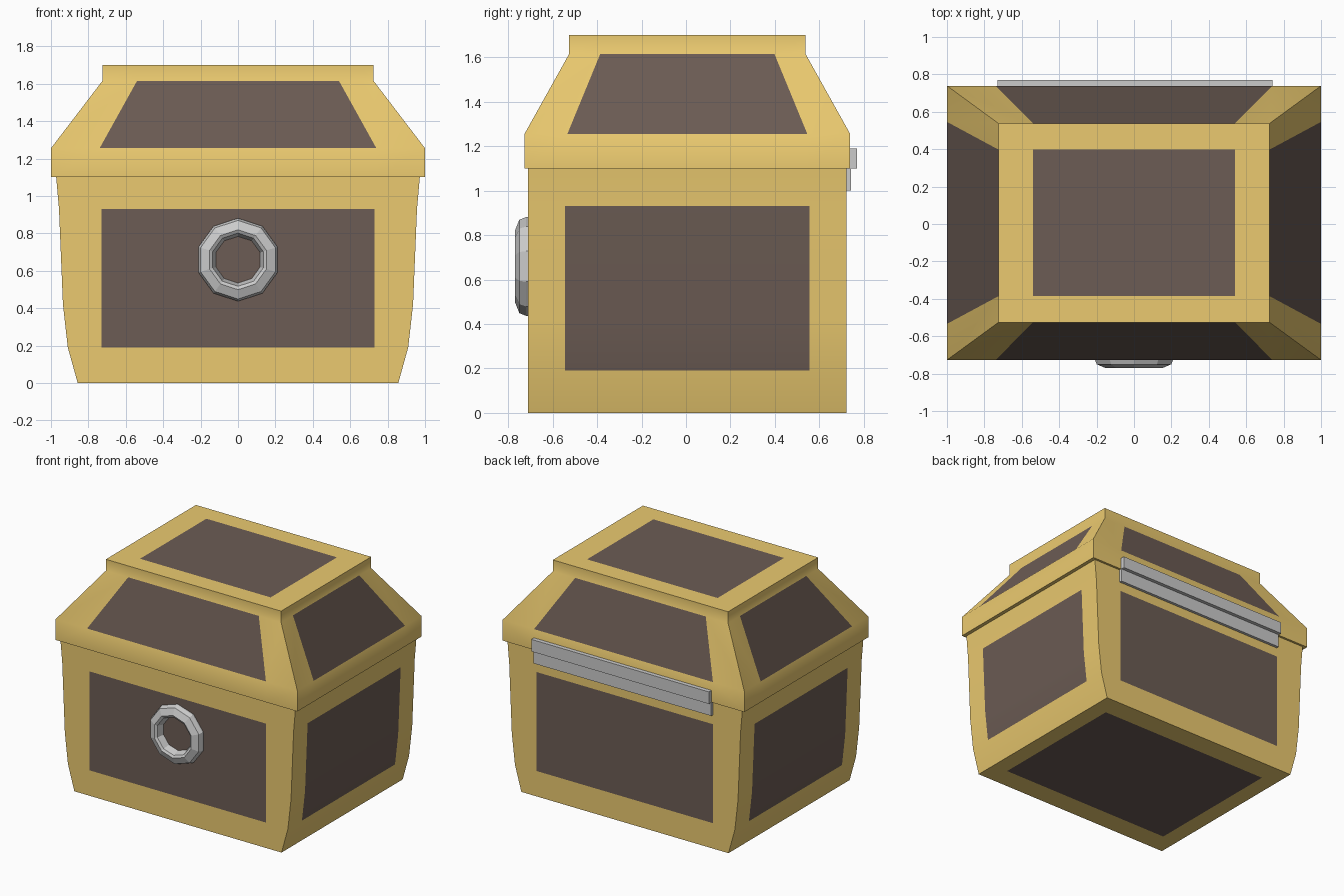
import bpy, bmesh
from math import pi, sin, cos, radians

if "Cube" in bpy.data.objects:
    bpy.data.objects.remove(bpy.data.objects["Cube"])

YC = 0.006  # chest centre in y


def material(name, rgb):
    m = bpy.data.materials.new(name)
    m.diffuse_color = (*rgb, 1)
    m.use_nodes = True
    m.node_tree.nodes["Principled BSDF"].inputs["Base Color"].default_value = m.diffuse_color
    return m


GOLD = material("gold_trim", (0.83, 0.59, 0.16))
WOOD = material("dark_wood", (0.15, 0.107, 0.089))


def finish(name, bm, mats=(), smooth=None):
    bmesh.ops.remove_doubles(bm, verts=bm.verts, dist=1e-5)
    bmesh.ops.recalc_face_normals(bm, faces=bm.faces)
    me = bpy.data.meshes.new(name)
    bm.to_mesh(me)
    bm.free()
    for m in mats:
        me.materials.append(m)
    ob = bpy.data.objects.new(name, me)
    bpy.context.collection.objects.link(ob)
    if smooth:
        bpy.ops.object.select_all(action='DESELECT')
        ob.select_set(True)
        bpy.context.view_layer.objects.active = ob
        bpy.ops.object.shade_smooth_by_angle(angle=radians(smooth))
    return ob


def panelled_loft(name, levels, caps):
    """Stack of rectangles (z, half x, half y, panel half x, panel half y, panel above?)
    caps: list of (level index, has panel)."""
    bm = bmesh.new()

    def quad(pts, panel):
        f = bm.faces.new([bm.verts.new(p) for p in pts])
        f.material_index = 1 if panel else 0

    def lines(lv):
        z, X, Y, px, py, _ = lv
        return z, (-X, -px, px, X), [YC + v for v in (-Y, -py, py, Y)]

    # four walls, each split in three columns
    for lo, hi in zip(levels, levels[1:]):
        z0, xa, ya = lines(lo)
        z1, xb, yb = lines(hi)
        for i in range(3):
            panel = lo[5] and i == 1
            for s in (0, 3):
                quad([(xa[i], ya[s], z0), (xa[i + 1], ya[s], z0),
                      (xb[i + 1], yb[s], z1), (xb[i], yb[s], z1)], panel)
                quad([(xa[s], ya[i], z0), (xa[s], ya[i + 1], z0),
                      (xb[s], yb[i + 1], z1), (xb[s], yb[i], z1)], panel)
    # framed end caps
    for idx, has_panel in caps:
        z, xs, ys = lines(levels[idx])
        for i in range(3):
            for j in range(3):
                quad([(xs[i], ys[j], z), (xs[i + 1], ys[j], z),
                      (xs[i + 1], ys[j + 1], z), (xs[i], ys[j + 1], z)],
                     has_panel and i == j == 1)
    return finish(name, bm, (GOLD, WOOD), 40)


# body with bulging ends
panelled_loft("chest_body", [
    (0.00, 0.857, 0.716, 0.73, 0.55, False),
    (0.19, 0.910, 0.716, 0.73, 0.55, True),
    (0.42, 0.936, 0.716, 0.73, 0.55, True),
    (0.93, 0.957, 0.716, 0.73, 0.55, False),
    (1.10, 0.972, 0.716, 0.73, 0.55, False)], [(0, True)])

# lid: rim, sloped sides and raised top
panelled_loft("chest_lid", [
    (1.10, 1.000, 0.733, 0.74, 0.54, False),
    (1.255, 1.000, 0.733, 0.74, 0.54, True),
    (1.615, 0.725, 0.532, 0.54, 0.392, False),
    (1.70, 0.725, 0.532, 0.54, 0.392, False)], [(0, False), (3, True)])

# ten-sided lock ring: (radius, y) profile turned about the y axis
profile = [(0.222, -0.705), (0.222, -0.72), (0.21, -0.75),
           (0.16, -0.77), (0.142, -0.76), (0.123, -0.705)]
bm = bmesh.new()
N = 10
rings = [[bm.verts.new((r * sin(2 * pi * k / N), y, 0.659 + r * cos(2 * pi * k / N)))
          for r, y in profile] for k in range(N)]
for k in range(N):
    a, b = rings[k], rings[(k + 1) % N]
    for i in range(len(profile)):
        j = (i + 1) % len(profile)
        bm.faces.new((a[i], a[j], b[j], b[i]))
finish("lock_ring", bm)

# two hinge bars on the back
for name, y0, y1, z0, z1 in (("hinge_upper", 0.73, 0.77, 1.10, 1.19),
                             ("hinge_lower", 0.71, 0.743, 1.00, 1.10)):
    bm = bmesh.new()
    bmesh.ops.create_cube(bm, size=1)
    bmesh.ops.scale(bm, vec=(1.47, y1 - y0, z1 - z0), verts=bm.verts)
    bmesh.ops.translate(bm, vec=(0.006, (y0 + y1) / 2, (z0 + z1) / 2), verts=bm.verts)
    finish(name, bm)
